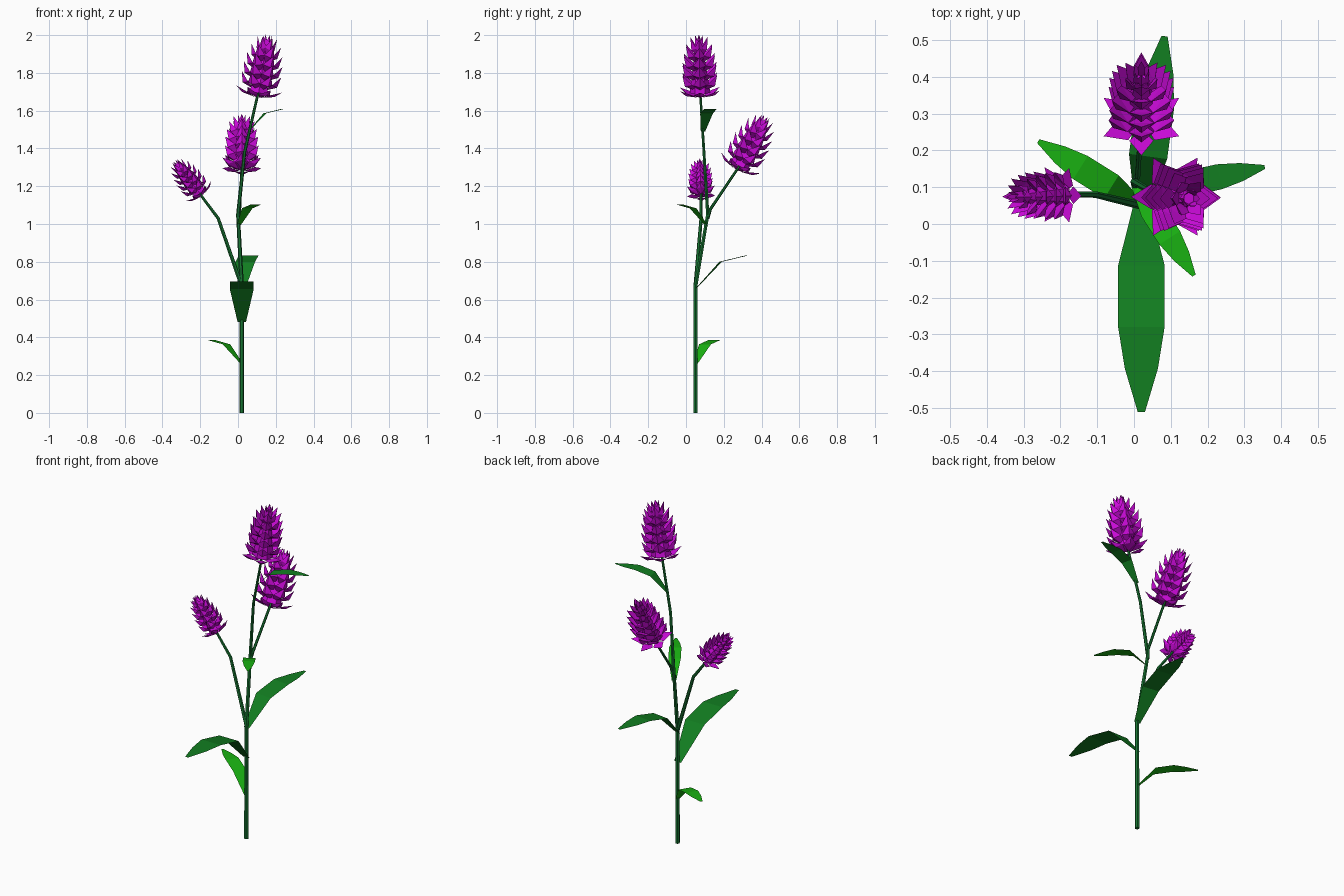
import bpy, bmesh, math
from mathutils import Vector, Matrix

if "Cube" in bpy.data.objects:
    bpy.data.objects.remove(bpy.data.objects["Cube"])


def material(name, rgb):
    m = bpy.data.materials.new(name)
    m.diffuse_color = (*rgb, 1)
    m.use_nodes = True
    m.node_tree.nodes["Principled BSDF"].inputs["Base Color"].default_value = m.diffuse_color
    return m


STEM = material("stem_green", (0.008, 0.17, 0.03))
DARK = material("leaf_dark_green", (0.006, 0.21, 0.015))
LIGHT = material("leaf_light_green", (0.01, 0.44, 0.006))
PURPLE = material("petal_purple", (0.6, 0.003, 0.7))


def add_object(name, bm, mat):
    me = bpy.data.meshes.new(name)
    bm.to_mesh(me)
    bm.free()
    me.materials.append(mat)
    ob = bpy.data.objects.new(name, me)
    bpy.context.collection.objects.link(ob)
    return ob


# Stems: hexagonal tubes along poly paths, tapering between two radii
def stem(name, path, r0, r1):
    cu = bpy.data.curves.new(name, 'CURVE')
    cu.dimensions = '3D'
    cu.bevel_depth = 1.0
    cu.bevel_resolution = 1
    cu.use_fill_caps = True
    sp = cu.splines.new('POLY')
    sp.use_smooth = False
    sp.points.add(len(path) - 1)
    for i, (p, co) in enumerate(zip(sp.points, path)):
        p.co = (*co, 1)
        p.radius = r0 + (r1 - r0) * i / (len(path) - 1)
    cu.materials.append(STEM)
    ob = bpy.data.objects.new(name, cu)
    bpy.context.collection.objects.link(ob)


stem("main_stem", [(.02, .05, 0), (.02, .05, .67), (0, .115, 1.05),
                   (.035, .095, 1.38), (.108, .075, 1.70)], .013, .007)
stem("back_branch", [(0, .115, 1.03), (.01, .13, 1.08), (.02, .285, 1.31)], .009, .007)
stem("left_branch", [(.02, .05, .67), (-.105, .08, 1.03), (-.21, .08, 1.17)], .011, .007)


# Leaves: thin strips that arch up and level out. (run, rise, half width)
PROFILE = [(0, 0, .022), (.29, .175, .063), (.59, .215, .063), (.79, .215, .045), (1, .215, .010)]


def leaf(name, base, tip, mat):
    base = Vector(base)
    run = Vector((tip[0], tip[1], 0)) - Vector((base.x, base.y, 0))
    s = run.length / .56
    side = Vector((-run.y, run.x, 0)).normalized()
    bm = bmesh.new()
    last = None
    for t, rise, w in PROFILE:
        c = base + run * t + Vector((0, 0, rise * s))
        pair = [bm.verts.new(c + side * w * s), bm.verts.new(c - side * w * s)]
        if last:
            bm.faces.new((last[0], last[1], pair[1], pair[0]))
        last = pair
    bm.normal_update()
    add_object(name, bm, mat)


leaf("lower_left_leaf", (.02, .05, .26), (-.26, .225), LIGHT)
leaf("front_leaf", (.02, .05, .48), (.02, -.51), DARK)
leaf("back_leaf", (.02, .05, .655), (.083, .51), DARK)
leaf("middle_leaf", (.002, .11, .99), (.163, -.14), LIGHT)
leaf("upper_right_leaf", (.055, .09, 1.49), (.355, .155), DARK)


# One keeled petal pointing along a column; z0 base, rt/zt tip, k size
def petal(bm, ang, z0, rm, rt, zt, w):
    rot = Matrix.Rotation(ang, 3, 'Z')
    zm = z0 + (zt - z0) * .45
    pts = [(.015, 0, z0), (rm, -w, zm), (rm, w, zm),
           (rm + w * .75, 0, z0 + (zt - z0) * .35), (rt, 0, zt)]
    b, l, r, k, t = [bm.verts.new(rot @ Vector(p)) for p in pts]
    for f in ((b, k, l), (b, r, k), (k, t, l), (k, r, t), (l, t, r), (b, l, r)):
        bm.faces.new(f)


# Flower head rows: base height, mid radius, tip radius, tip height, half width
ROWS = [(0, .062, .122, .045, .034), (.035, .065, .106, .125, .036),
        (.085, .063, .104, .18, .036), (.135, .057, .095, .23, .034),
        (.185, .047, .080, .28, .030), (.225, .030, .052, .32, .024),
        (.25, .014, .022, .335, .016)]


def flower(name, base, axis, size, offset):
    bm = bmesh.new()
    bmesh.ops.create_cone(bm, cap_ends=True, segments=6, radius1=.055, radius2=.02, depth=.24,
                          matrix=Matrix.Translation((0, 0, .145)))
    for row in ROWS:
        for i in range(6):
            petal(bm, math.radians(offset + 60 * i), *row)
    bmesh.ops.recalc_face_normals(bm, faces=bm.faces)
    z = Vector(axis).normalized()
    y = z.cross(Vector((1, 0, 0))).normalized()
    x = y.cross(z)
    m = Matrix((x, y, z)).transposed().to_4x4()
    bm.transform(Matrix.Translation(base) @ m @ Matrix.Scale(size, 4))
    add_object(name, bm, PURPLE)


flower("top_flower", (.105, .075, 1.67), (.16, -.02, 1), 1.0, 0)
flower("back_flower", (.02, .27, 1.285), (0, .47, .88), .97, 30)
flower("left_flower", (-.19, .08, 1.15), (-.62, -.03, .78), .70, 0)
